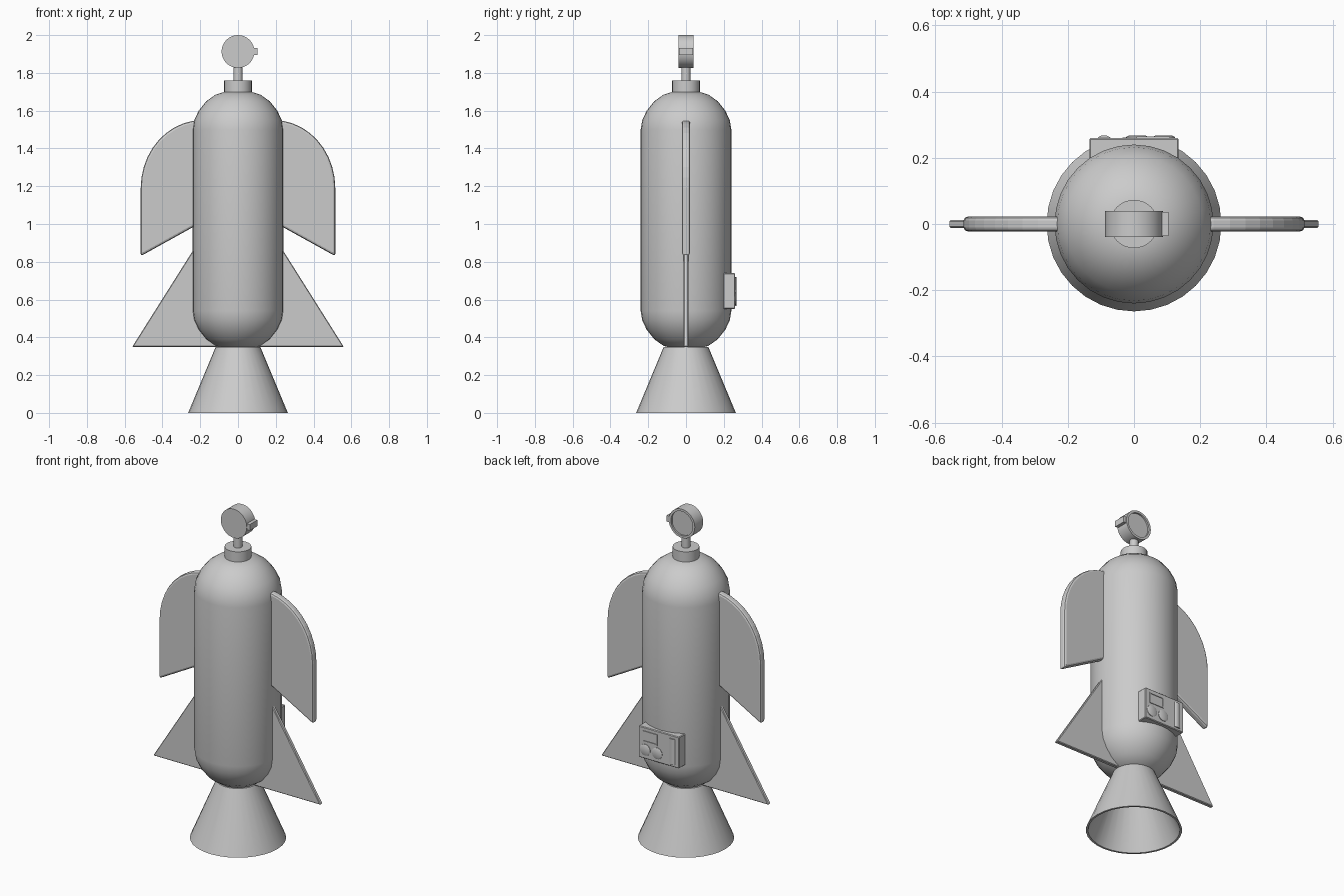
import bpy, bmesh, math
from mathutils import Matrix

if "Cube" in bpy.data.objects:
    bpy.data.objects.remove(bpy.data.objects["Cube"])


def finish(name, bm, bevel=0.0, segments=2):
    bmesh.ops.remove_doubles(bm, verts=bm.verts, dist=1e-5)
    bmesh.ops.recalc_face_normals(bm, faces=bm.faces)
    mesh = bpy.data.meshes.new(name)
    bm.to_mesh(mesh)
    bm.free()
    ob = bpy.data.objects.new(name, mesh)
    bpy.context.collection.objects.link(ob)
    bpy.ops.object.select_all(action='DESELECT')
    bpy.context.view_layer.objects.active = ob
    ob.select_set(True)
    if bevel:
        mod = ob.modifiers.new("edge", 'BEVEL')
        mod.width = bevel
        mod.segments = segments
        mod.limit_method = 'ANGLE'
        mod.angle_limit = math.radians(40)
    else:
        bpy.ops.object.shade_smooth_by_angle(angle=math.radians(35))
    return ob


def lathe(name, profile, loc=(0, 0, 0), face_back=False, steps=32):
    """Spin (radius, height) points; face_back points the axis along +y."""
    bm = bmesh.new()
    vs = [bm.verts.new((r, 0, h)) for r, h in profile]
    es = [bm.edges.new(p) for p in zip(vs, vs[1:])]
    bmesh.ops.spin(bm, geom=vs + es, cent=(0, 0, 0), axis=(0, 0, 1),
                   angle=math.tau, steps=steps)
    m = Matrix.Translation(loc)
    if face_back:
        m = m @ Matrix.Rotation(-math.pi / 2, 4, 'X')
    bmesh.ops.transform(bm, matrix=m, verts=bm.verts)
    return finish(name, bm)


def plate(name, outline, half, bevel, segments):
    """Extrude an (x, z) outline to a plate centred on y = 0."""
    bm = bmesh.new()
    f = bm.faces.new([bm.verts.new((x, -half, z)) for x, z in outline])
    ext = bmesh.ops.extrude_face_region(bm, geom=[f])
    moved = [v for v in ext["geom"] if isinstance(v, bmesh.types.BMVert)]
    bmesh.ops.translate(bm, vec=(0, 2 * half, 0), verts=moved)
    return finish(name, bm, bevel, segments)


def box(name, lo, hi, bevel=0.0):
    bm = bmesh.new()
    bmesh.ops.create_cube(bm, size=1)
    for v in bm.verts:
        v.co = [(a + b) / 2 + c * (b - a) for a, b, c in zip(lo, hi, v.co)]
    return finish(name, bm, bevel, 1)


# Rounded tank, mirrored about mid height
top = [(0, 1.70), (0.07, 1.70), (0.12, 1.684), (0.168, 1.65),
       (0.208, 1.60), (0.232, 1.55), (0.24, 1.50)]
lathe("tank", top + [(r, 2.04 - z) for r, z in reversed(top)])

# Hollow nozzle
lathe("nozzle", [(0, 0.35), (0.118, 0.35), (0.264, 0), (0.252, 0),
                 (0.106, 0.335), (0, 0.335)])

# Neck and stem
lathe("neck", [(0, 1.68), (0.073, 1.68), (0.073, 1.76), (0, 1.76)])
lathe("stem", [(0, 1.75), (0.024, 1.75), (0.024, 1.85), (0, 1.85)], steps=16)

# Gauge with a recessed dial facing the back, and its side knob
lathe("gauge", [(0, -0.04), (0.087, -0.04), (0.087, 0.04), (0.073, 0.04),
                (0.073, 0.03), (0, 0.03)], (0, 0, 1.913), True)
box("gauge_knob", (0.07, -0.036, 1.896), (0.104, 0.036, 1.933))

# Upper wings and lower fins on both sides
arc = [(0.19 + 0.325 * math.cos(a), 1.19 + 0.36 * math.sin(a))
       for a in [math.pi / 2 * i / 10 for i in range(11)]]
wing = [(0.19, 1.01), (0.515, 0.83)] + arc
fin = [(0.08, 0.35), (0.56, 0.35), (0.21, 0.905), (0.08, 0.905)]
for side, s in (("right", 1), ("left", -1)):
    plate("wing_" + side, [(s * x, z) for x, z in wing], 0.022, 0.012, 2)
    plate("fin_" + side, [(s * x, z) for x, z in fin], 0.012, 0.004, 1)

# Control box on the back
box("control_box", (-0.135, 0.197, 0.55), (0.135, 0.26, 0.74), 0.004)

# Screen frame made of four thin bars
x0, x1, z0, z1, t = 0.008, 0.108, 0.652, 0.718, 0.007
for name, lo, hi in (("top", (x0, z1 - t), (x1, z1)),
                     ("bottom", (x0, z0), (x1, z0 + t)),
                     ("left", (x0, z0), (x0 + t, z1)),
                     ("right", (x1 - t, z0), (x1, z1))):
    box("screen_frame_" + name, (lo[0], 0.25, lo[1]), (hi[0], 0.264, hi[1]))

# Two dials
for i, x in enumerate((0.09, 0.01)):
    lathe(f"dial_{i + 1}", [(0, 0), (0.034, 0), (0.034, 0.013), (0.026, 0.017),
                            (0, 0.017)], (x, 0.25, 0.605), True, 20)

# Rounded upright grip
bm = bmesh.new()
bmesh.ops.create_cone(bm, cap_ends=True, segments=20, radius1=0.03,
                      radius2=0.03, depth=0.155)
bmesh.ops.translate(bm, vec=(-0.09, 0.238, 0.643), verts=bm.verts)
finish("grip", bm)
